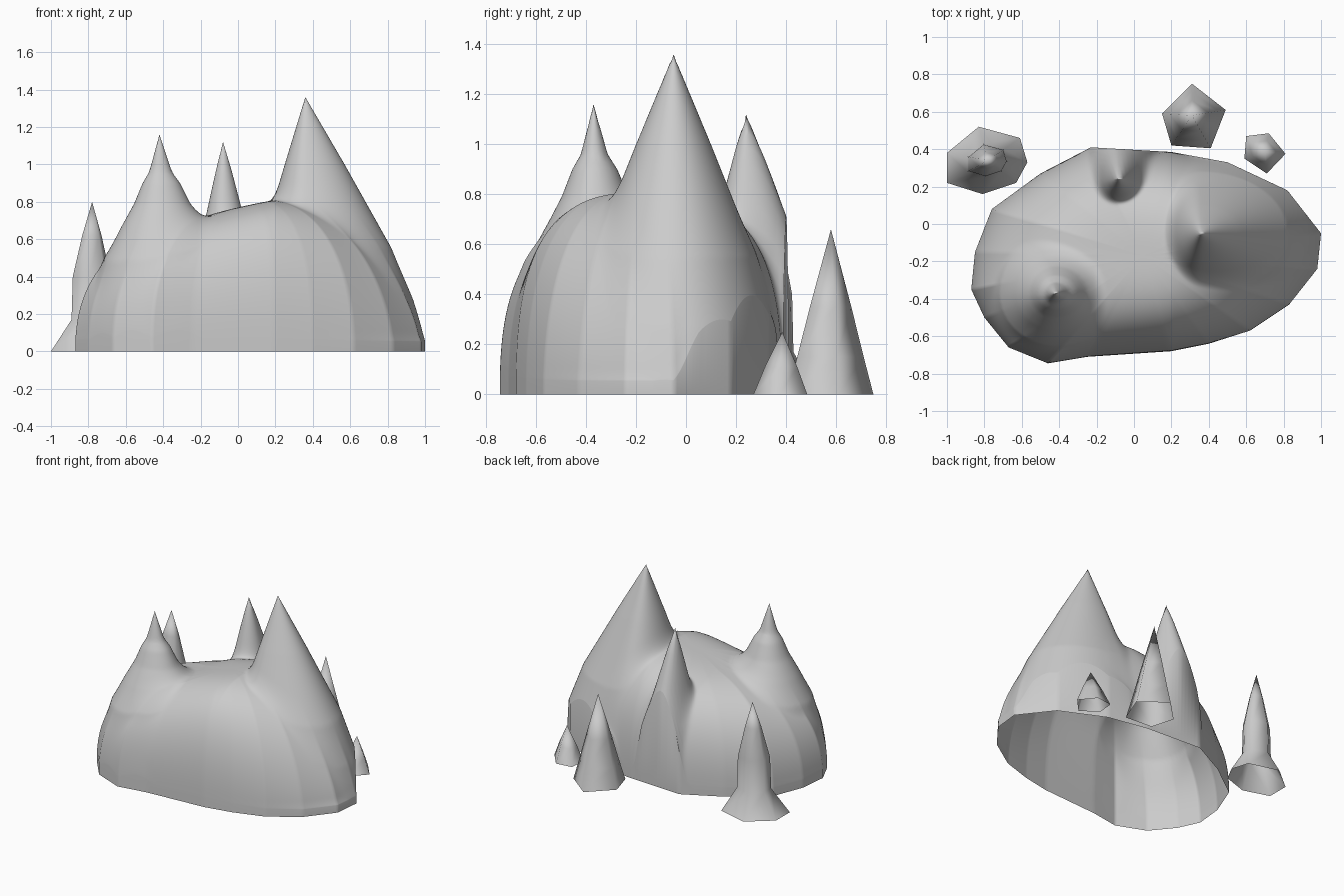
import bpy, math
from mathutils import Vector

if "Cube" in bpy.data.objects:
    bpy.data.objects.remove(bpy.data.objects["Cube"])


def make_object(name, verts, faces):
    mesh = bpy.data.meshes.new(name)
    mesh.from_pydata(verts, [], faces)
    mesh.update()
    mesh.shade_smooth()
    obj = bpy.data.objects.new(name, mesh)
    bpy.context.collection.objects.link(obj)
    return obj


def lerp_table(table, d):
    for (d0, z0), (d1, z1) in zip(table, table[1:]):
        if d <= d1:
            return z0 + (z1 - z0) * (d - d0) / (d1 - d0)
    return table[-1][1]


def smooth_max(a, b, k=0.11):
    h = max(k - abs(a - b), 0) / k
    return max(a, b) + h * h * k / 4


# footprint of the mound
outline = [(1, -.05), (.98, -.24), (.83, -.43), (.62, -.57), (.4, -.64), (.2, -.68),
           (-.25, -.71), (-.46, -.745), (-.67, -.66), (-.8, -.5), (-.87, -.35),
           (-.85, -.15), (-.76, .08), (-.5, .27), (-.23, .41), (.2, .385),
           (.5, .33), (.82, .18)]
centre = (.05, -.17)

# peaks: apex x, y; slope widths -x, +x, -y, +y; height profile
peaks = [
    (-.42, -.37, .09, .11, .085, .095,
     [(0, 1.16), (.6, .96), (1, .9), (1.5, .79), (2.3, .66), (3.3, .48), (4.5, 0)]),
    (-.08, .24, .075, .09, .09, .13,
     [(0, 1.12), (.5, .97), (1, .8), (1.4, .66), (2.2, .42), (3, 0)]),
    (.36, -.05, .11, .21, .15, .15,
     [(0, 1.36), (1, 1.0), (2.2, .55), (2.75, .25), (3.05, 0)]),
]


def height(x, y, s):
    dx, dy = x - centre[0], y - centre[1]
    c = (dx / .95) ** 2 / max((dx / .95) ** 2 + (dy / .56) ** 2, 1e-6)
    crown = .77 + .22 * max(-.2, min(.2, x))
    end = .3 if dx > 0 else .07
    z = crown * (1 - s ** (3 - .5 * c)) ** (.37 + end * c)
    for px, py, xl, xr, yl, yr, profile in peaks:
        u = (x - px) / (xl if x < px else xr)
        v = (y - py) / (yl if y < py else yr)
        z = smooth_max(z, lerp_table(profile, math.hypot(u, v)))
    return z


# mound with three peaks, open underneath
rim, steps = [], 16
for i, p in enumerate(outline):
    q = outline[(i + 1) % len(outline)]
    rim += [(p[0] + (q[0] - p[0]) * t / steps, p[1] + (q[1] - p[1]) * t / steps)
            for t in range(steps)]
n, rings = len(rim), 90
verts = [(centre[0], centre[1], height(*centre, 0))]
faces = []
for r in range(1, rings + 1):
    s = math.sin(math.pi / 2 * r / rings)
    for x, y in rim:
        px, py = centre[0] + (x - centre[0]) * s, centre[1] + (y - centre[1]) * s
        verts.append((px, py, 0 if r == rings else height(px, py, s)))
# the outline runs clockwise from above, so wind faces the other way round
for j in range(n):
    k = (j + 1) % n
    faces.append((0, 1 + k, 1 + j))
    for r in range(rings - 1):
        a, b = 1 + r * n, 1 + (r + 1) * n
        faces.append((a + j, a + k, b + k, b + j))
# pull the closest vertex onto each apex so the tips stay sharp
for p in peaks:
    apex = Vector((p[0], p[1]))
    i = min(range(len(verts)), key=lambda m: (Vector(verts[m][:2]) - apex).length)
    verts[i] = (p[0], p[1], p[6][0][1])
make_object("rock_mound", verts, faces)


# free-standing spikes, open underneath
def spike(name, base, tip, rows):
    m = len(base)
    vs, fs = [], []
    for z, s in rows:
        vs += [(tip[0] + (x - tip[0]) * s, tip[1] + (y - tip[1]) * s, z) for x, y in base]
    vs.append(tip)
    for r in range(len(rows)):
        for j in range(m):
            k, a = (j + 1) % m, r * m
            if r < len(rows) - 1:
                fs.append((a + k, a + j, a + m + j, a + m + k))
            else:
                fs.append((a + k, a + j, len(vs) - 1))
    make_object(name, vs, fs)


spike("tall_spike",
      [(-.83, .52), (-.61, .46), (-.57, .33), (-.63, .22), (-.81, .16), (-1, .22), (-1, .38)],
      (-.78, .34, .8), [(0, 1), (.17, .5), (.4, .47), (.62, .24)])
spike("middle_spike",
      [(.31, .75), (.49, .61), (.41, .405), (.2, .42), (.15, .59)],
      (.31, .58, .66), [(0, 1), (.15, .77), (.35, .48)])
spike("small_spike",
      [(.6, .47), (.72, .485), (.81, .375), (.71, .27), (.59, .35)],
      (.7, .385, .25), [(0, 1), (.11, .6)])
